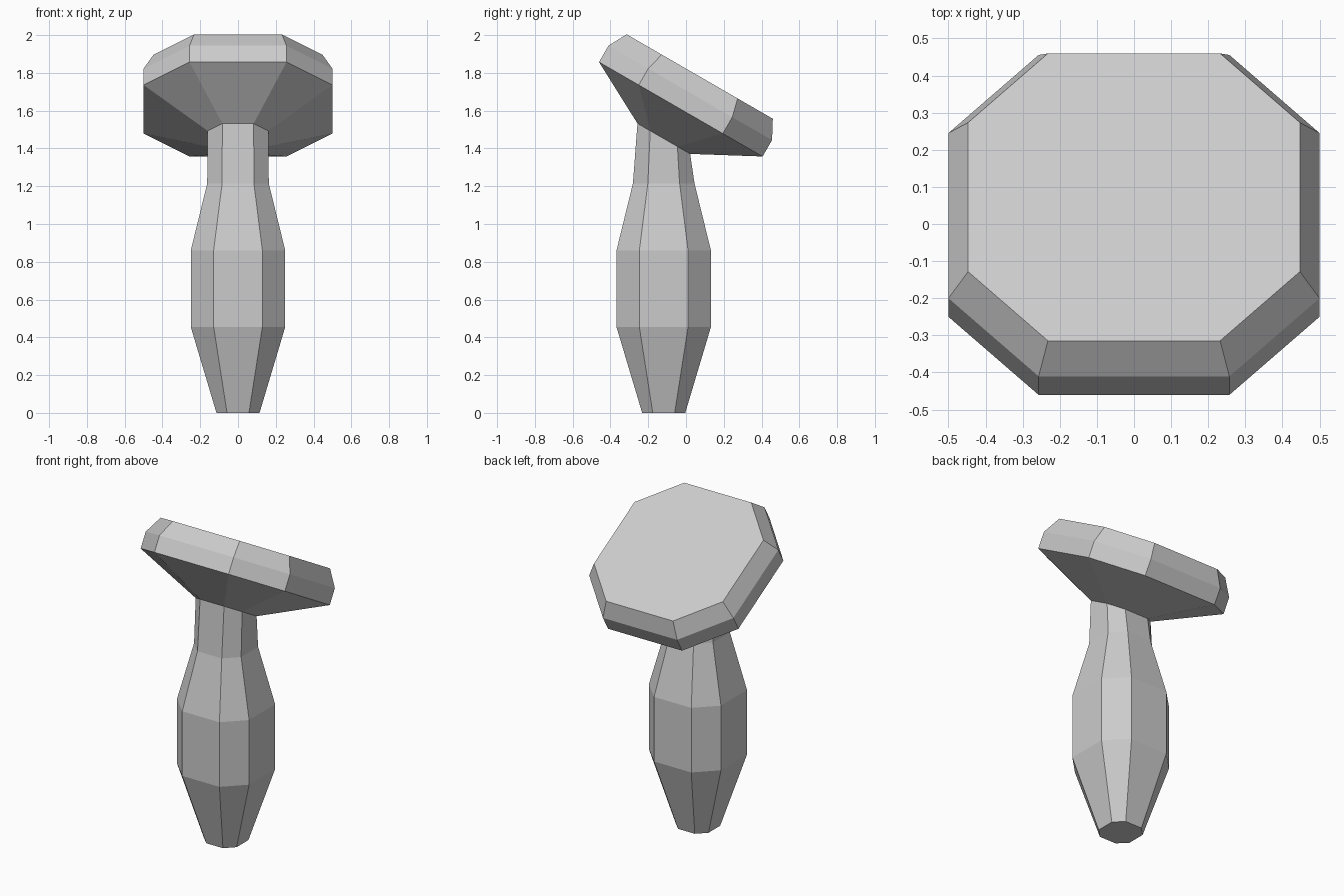
import bpy
import bmesh
from math import radians
from mathutils import Vector, Matrix

if "Cube" in bpy.data.objects:
    bpy.data.objects.remove(bpy.data.objects["Cube"])

TILT = Matrix.Rotation(radians(-30), 3, 'X')
RIM = Vector((0, -0.0275, 1.6075))   # centre of the widest lower rim of the head


def octagon(half, flat, centre, rot=Matrix.Identity(3)):
    """Square of half-size `half` with cut corners, flats of half-length `flat`."""
    pts = [(half, -flat), (half, flat), (flat, half), (-flat, half),
           (-half, flat), (-half, -flat), (-flat, -half), (flat, -half)]
    return [Vector(centre) + rot @ Vector((x, y, 0)) for x, y in pts]


def upright(half, flat, z):
    return octagon(half, flat, (0, -0.118, z))


def tilted(half, flat, height):
    return octagon(half, flat, RIM + TILT @ Vector((0, 0, height)), TILT)


def loft(name, rings, cap_bottom=False, cap_top=False):
    bm = bmesh.new()
    loops = [[bm.verts.new(p) for p in ring] for ring in rings]
    for a, b in zip(loops, loops[1:]):
        for i in range(8):
            j = (i + 1) % 8
            bm.faces.new((a[i], a[j], b[j], b[i]))
    if cap_bottom:
        bm.faces.new(loops[0][::-1])
    if cap_top:
        bm.faces.new(loops[-1])
    mesh = bpy.data.meshes.new(name)
    bm.to_mesh(mesh)
    bm.free()
    obj = bpy.data.objects.new(name, mesh)
    bpy.context.collection.objects.link(obj)
    return obj


# Shared joint where the neck meets the head
joint = tilted(0.161, 0.083, -0.18)

# Handle: tapered foot, straight grip, narrowing neck
loft("handle", [upright(0.114, 0.058, 0), upright(0.25, 0.129, 0.455),
                upright(0.25, 0.129, 0.86), upright(0.163, 0.084, 1.215), joint],
     cap_bottom=True)

# Head: flared underside, straight rim, bevelled flat top
loft("head", [joint, tilted(0.5, 0.257, 0), tilted(0.5, 0.257, 0.1),
              tilted(0.447, 0.232, 0.2)], cap_top=True)
